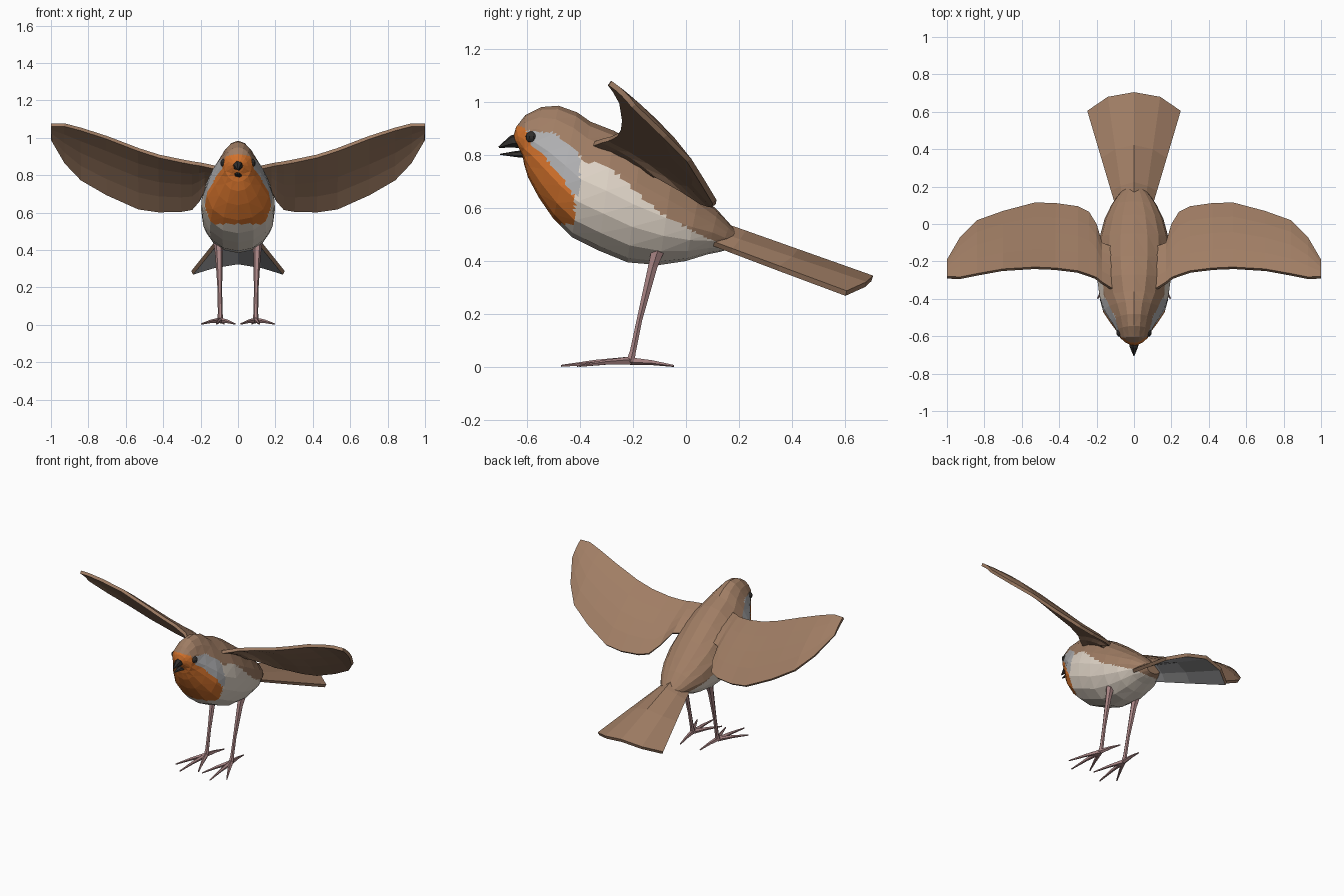
import bpy, bmesh, math
from mathutils import Vector

if "Cube" in bpy.data.objects:
    bpy.data.objects.remove(bpy.data.objects["Cube"])


def material(name, rgb):
    m = bpy.data.materials.new(name)
    m.diffuse_color = (*rgb, 1)
    m.use_nodes = True
    m.node_tree.nodes["Principled BSDF"].inputs["Base Color"].default_value = m.diffuse_color
    return m


BROWN = material("brown_feathers", (0.35, 0.205, 0.127))
ORANGE = material("orange_breast", (0.66, 0.17, 0.025))
GREY = material("grey_feathers", (0.43, 0.43, 0.44))
CREAM = material("cream_belly", (0.74, 0.66, 0.57))
PINK = material("pink_legs", (0.41, 0.24, 0.24))
DARK = material("dark_beak", (0.03, 0.027, 0.025))


def finish(name, bm, mats):
    mesh = bpy.data.meshes.new(name)
    bm.to_mesh(mesh)
    bm.free()
    for m in mats:
        mesh.materials.append(m)
    obj = bpy.data.objects.new(name, mesh)
    bpy.context.collection.objects.link(obj)
    return obj


def loft(bm, rings, closed=True):
    """Skin a list of equal-length point lists; cap the ends when closed."""
    vs = [[bm.verts.new(p) for p in r] for r in rings]
    n = len(vs[0])
    for a, b in zip(vs, vs[1:]):
        for i in range(n if closed else n - 1):
            j = (i + 1) % n
            bm.faces.new((a[i], a[j], b[j], b[i]))
    if closed:
        bm.faces.new(vs[0])
        bm.faces.new(vs[-1])
    bmesh.ops.recalc_face_normals(bm, faces=bm.faces)


def tube(bm, path, sides=6, flat=1.0):
    """Tapered tube through (point, radius) pairs."""
    rings = []
    for i, (p, r) in enumerate(path):
        d = Vector(path[min(i + 1, len(path) - 1)][0]) - Vector(path[max(i - 1, 0)][0])
        u = d.cross(Vector((0.3, 0.1, 1)) if abs(d.normalized().z) < .8 else Vector((0, 1, 0))).normalized()
        v = d.cross(u).normalized() * flat
        rings.append([Vector(p) + r * (math.cos(t) * u + math.sin(t) * v)
                      for t in (math.tau * k / sides for k in range(sides))])
    loft(bm, rings)


def interp(table, t):
    """Piecewise linear lookup."""
    if t <= table[0][0]:
        return table[0][1]
    for (a, p), (b, q) in zip(table, table[1:]):
        if t <= b:
            return p + (q - p) * (t - a) / (b - a)
    return table[-1][1]


# Body and head: slanted rings given by top (y, z), bottom (y, z), half width, pear shape
SECTIONS = [
    (-.650, .870, -.625, .815, .030, 0), (-.640, .905, -.615, .795, .052, 0),
    (-.605, .950, -.610, .765, .075, 0), (-.545, .980, -.595, .715, .092, .10),
    (-.480, .985, -.555, .640, .122, .25), (-.410, .960, -.500, .560, .160, .28),
    (-.360, .925, -.430, .490, .182, .20), (-.270, .890, -.330, .440, .196, .12),
    (-.170, .830, -.220, .395, .197, .05), (-.050, .740, -.100, .385, .185, 0),
    (.050, .655, .000, .400, .158, 0), (.120, .590, .080, .425, .122, 0),
    (.165, .540, .130, .435, .090, 0), (.200, .500, .180, .450, .050, 0)]
rings = []
for ty, tz, by, bz, w, k in SECTIONS:
    ring = []
    for i in range(16):
        t = math.tau * i / 16
        f = (1 - math.cos(t)) / 2
        ring.append((w * math.sin(t) * (1 - k * math.cos(t)), ty + (by - ty) * f, tz + (bz - tz) * f))
    rings.append(ring)
bm = bmesh.new()
loft(bm, rings)
# finer faces inside each facet, so the plumage borders are clean
bmesh.ops.triangulate(bm, faces=bm.faces)
bmesh.ops.subdivide_edges(bm, edges=bm.edges, cuts=4, use_grid_fill=True)
BREAST_EDGE = [(.54, -.42), (.64, -.42), (.72, -.47), (.80, -.54), (.84, -.585), (.90, -.605), (.925, -.67)]
BACK_EDGE = [(-.7, .91), (-.56, .885), (-.5, .885), (-.42, .82), (-.385, .775), (-.3, .76),
             (-.2, .675), (-.1, .58), (.05, .50), (.12, .47), (.3, .30)]
for f in bm.faces:
    c = f.calc_center_median()
    if c.z > .54 and c.y < interp(BREAST_EDGE, c.z):
        f.material_index = 1
    elif c.z > interp(BACK_EDGE, c.y):
        f.material_index = 0
    elif c.z > .65 and c.y < -.40:
        f.material_index = 2
    else:
        f.material_index = 3
finish("body", bm, [BROWN, ORANGE, GREY, CREAM])

# Open beak
bm = bmesh.new()
tube(bm, [((0, -.60, .856), .034), ((0, -.655, .850), .024), ((0, -.705, .829), .003)])
finish("upper_beak", bm, [DARK])
bm = bmesh.new()
tube(bm, [((0, -.59, .803), .026), ((0, -.64, .803), .018), ((0, -.70, .802), .003)], flat=.6)
finish("lower_beak", bm, [DARK])

# Wing stations: x, leading (y, z), trailing (y, z)
WING = [
    (.09, -.36, .845, -.13, .735), (.17, -.31, .862, -.10, .725), (.20, -.285, .868, .00, .670),
    (.24, -.27, .874, .065, .628), (.30, -.25, .885, .095, .618), (.42, -.235, .910, .112, .615),
    (.53, -.23, .945, .115, .630), (.70, -.24, 1.01, .070, .705), (.84, -.265, 1.055, .020, .785),
    (.93, -.283, 1.078, -.07, .875), (1.0, -.28, 1.078, -.19, .990)]
for side, label in ((1, "right"), (-1, "left")):
    bm = bmesh.new()
    rows = []
    for x, ly, lz, ty, tz in WING:
        chord = math.hypot(ty - ly, tz - lz)
        row = []
        for i in range(5):
            f = i / 4
            camber = .05 * chord * 4 * f * (1 - f)
            row.append((side * x, ly + (ty - ly) * f + camber * .6, lz + (tz - lz) * f + camber * .7))
        rows.append(row)
    loft(bm, rows, closed=False)
    if sum(f.normal.z for f in bm.faces) < 0:
        bmesh.ops.reverse_faces(bm, faces=bm.faces)
    wing = finish(label + "_wing", bm, [BROWN])
    mod = wing.modifiers.new("thickness", 'SOLIDIFY')
    mod.thickness, mod.offset = .02, -1

    # Eye
    bm = bmesh.new()
    bmesh.ops.create_uvsphere(bm, u_segments=10, v_segments=7, radius=.023)
    bmesh.ops.translate(bm, verts=bm.verts, vec=(side * .072, -.582, .866))
    finish(label + "_eye", bm, [DARK])

    # Leg and four toes
    bm = bmesh.new()
    tube(bm, [((side * .105, -.10, .46), .030), ((side * .102, -.125, .38), .020),
              ((side * .097, -.175, .18), .012), ((side * .095, -.200, .06), .013),
              ((side * .095, -.210, .02), .018)])
    finish(label + "_leg", bm, [PINK])
    bm = bmesh.new()
    for tx, ty in ((.195, -.40), (.115, -.47), (.015, -.41), (.075, -.045)):
        mx, my = .095 + (tx - .095) * .5, -.21 + (ty + .21) * .5
        tube(bm, [((side * .095, -.21, .024), .016), ((side * mx, my, .018), .010),
                  ((side * tx, ty, .005), .004)], sides=5)
    finish(label + "_toes", bm, [PINK])

# Tail fan: folded along the middle, grey underneath
BASE = [(-.10, .10, .475), (-.06, .12, .51), (0, .14, .545), (.06, .12, .51), (.10, .10, .475)]
TIP = [(-.25, .605, .288), (-.14, .68, .322), (0, .705, .345), (.14, .68, .322), (.25, .605, .288)]
bm = bmesh.new()
loft(bm, [[Vector(a).lerp(Vector(b), f) for a, b in zip(BASE, TIP)] for f in (0, .15, .5, 1)], closed=False)
if sum(f.normal.z for f in bm.faces) < 0:
    bmesh.ops.reverse_faces(bm, faces=bm.faces)
tail = finish("tail", bm, [BROWN, GREY])
mod = tail.modifiers.new("thickness", 'SOLIDIFY')
mod.thickness, mod.offset, mod.material_offset = .022, -1, 1
